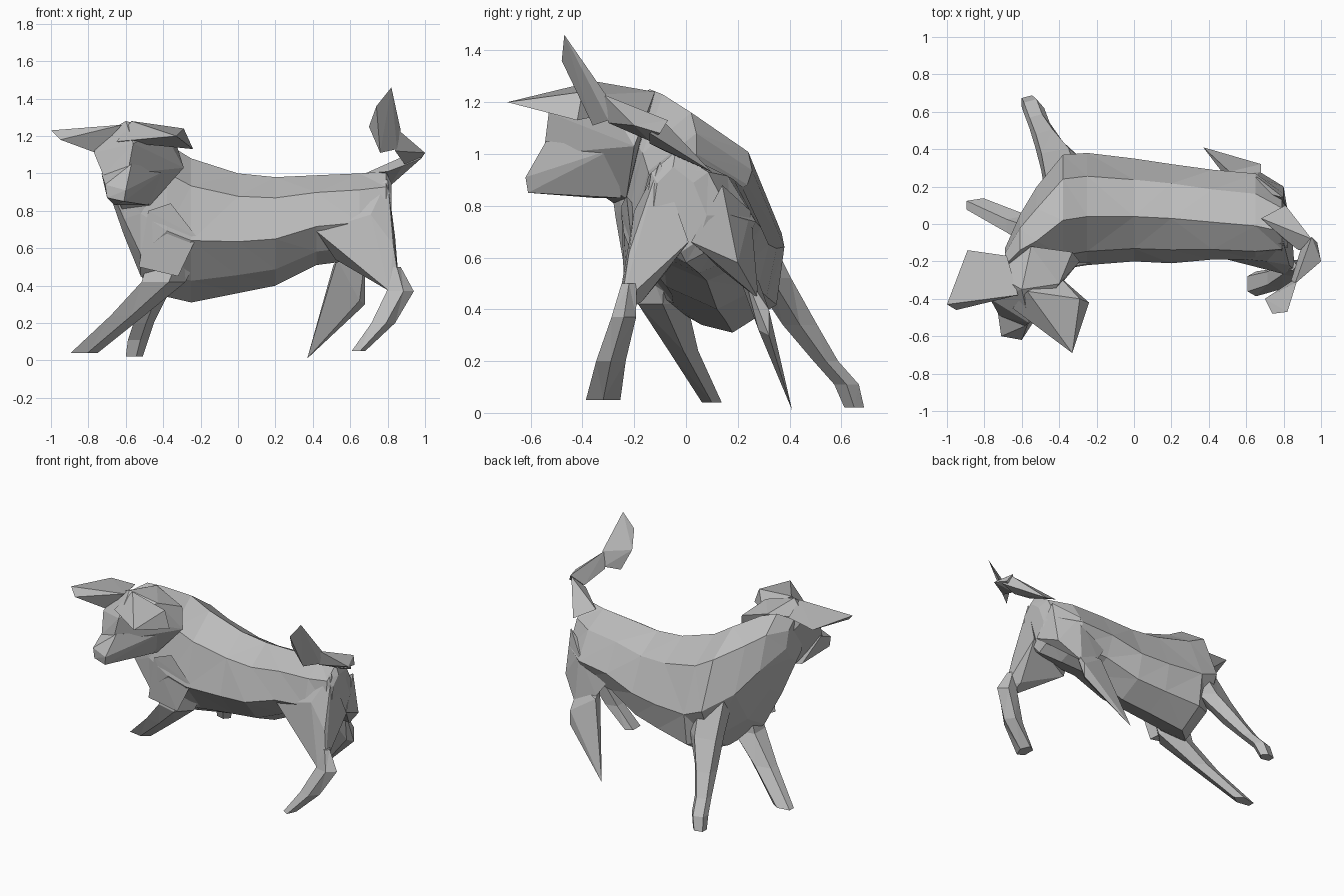
import bpy, bmesh
from math import cos, sin, tau
from mathutils import Vector

if "Cube" in bpy.data.objects:
    bpy.data.objects.remove(bpy.data.objects["Cube"], do_unlink=True)

grey = bpy.data.materials.new("stone grey")
grey.use_nodes = True
grey.diffuse_color = (0.5, 0.5, 0.5, 1)
grey.node_tree.nodes["Principled BSDF"].inputs["Base Color"].default_value = grey.diffuse_color


def finish(name, bm):
    """Turn a bmesh into a flat shaded grey object."""
    bmesh.ops.recalc_face_normals(bm, faces=bm.faces)
    mesh = bpy.data.meshes.new(name)
    bm.to_mesh(mesh)
    bm.free()
    mesh.materials.append(grey)
    obj = bpy.data.objects.new(name, mesh)
    bpy.context.collection.objects.link(obj)
    return obj


def loft(name, rings):
    """Skin a row of closed rings and cap both ends."""
    bm = bmesh.new()
    rows = [[bm.verts.new(point) for point in ring] for ring in rings]
    for near, far in zip(rows, rows[1:]):
        for i in range(len(near)):
            j = (i + 1) % len(near)
            bm.faces.new((near[i], near[j], far[j], far[i]))
    bm.faces.new(rows[0])
    bm.faces.new(rows[-1])
    bmesh.ops.triangulate(bm, faces=bm.faces)
    return finish(name, bm)


def limb(name, sections, sides=5):
    """Sweep level polygons; each section is centre x, y, z, x radius, y radius."""
    rings = []
    for x, y, z, rx, ry in sections:
        angles = [tau * i / sides for i in range(sides)]
        rings.append([(x + rx * cos(a), y + ry * sin(a), z) for a in angles])
    return loft(name, rings)


def hull(name, points):
    """Wrap a few corner points in a faceted solid."""
    bm = bmesh.new()
    for point in points:
        bm.verts.new(point)
    result = bmesh.ops.convex_hull(bm, input=bm.verts)
    loose = set(result["geom_interior"] + result["geom_unused"])
    bmesh.ops.delete(bm, geom=[v for v in loose if isinstance(v, bmesh.types.BMVert)], context="VERTS")
    return finish(name, bm)


def torso_ring(x, right, left, low, high, spine, belly):
    """Leaning cross-section with its own spine and belly positions."""
    side = low + (high - low) * 0.43
    centre = Vector((x, (right + left) / 2, side))
    top, bottom = Vector((x, spine, high)), Vector((x, belly, low))
    r, l = Vector((x, right, side)), Vector((x, left, side))

    def between(a, b, bulge):
        middle = a.lerp(b, 0.5)
        return middle + (middle - centre) * bulge
    return [top, between(top, r, 0.33), r, between(r, bottom, 0.3), bottom,
            between(bottom, l, 0.35), l, between(l, top, 0.35)]


# Torso and neck: x, right, left, low, high, spine, belly
loft("torso", [torso_ring(*s) for s in (
    (-.69, -.31, -.13, .9, 1.2, -.22, -.25),
    (-.61, -.27, .05, .67, 1.25, -.14, -.2),
    (-.52, -.25, .2, .45, 1.23, -.09, -.13),
    (-.38, -.24, .37, .34, 1.16, .02, .06),
    (-.25, -.22, .38, .31, 1.08, .04, .18),
    (0, -.2, .35, .36, 1, .04, .15),
    (.2, -.21, .32, .4, .98, .03, .12),
    (.42, -.19, .29, .51, .99, .01, .08),
    (.65, -.19, .27, .54, 1, -.01, .05),
    (.79, -.16, .17, .58, 1.01, -.04, 0),
    (.82, -.13, .08, .62, .95, -.05, -.02))])

# Head, turned to the side, with a narrower muzzle
hull("head", (
    (-.6, -.35, 1.28), (-.74, -.27, 1.2), (-.4, -.32, 1.23), (-.77, -.4, 1.11),
    (-.56, -.53, 1.16), (-.72, -.49, .99), (-.59, -.55, 1), (-.29, -.2, 1.03),
    (-.33, -.15, 1.16), (-.47, -.23, .83), (-.62, -.28, .81), (-.66, -.18, 1.08),
    (-.55, -.12, 1.24)))
hull("muzzle", (
    (-.73, -.46, 1), (-.71, -.6, .94), (-.7, -.6, .87), (-.61, -.61, .85),
    (-.6, -.62, .91), (-.57, -.54, 1.05), (-.66, -.35, .83), (-.48, -.25, .83),
    (-.38, -.28, 1.02)))

# Broad flat horns
hull("left_horn", (
    (-.33, -.69, 1.2), (-.24, -.42, 1.13), (-.29, -.4, 1.24),
    (-.65, -.45, 1.17), (-.57, -.36, 1.28), (-.4, -.28, 1.16)))
hull("right_horn", (
    (-1, -.43, 1.23), (-.95, -.46, 1.18), (-.89, -.14, 1.21),
    (-.68, -.17, 1.23), (-.62, -.38, 1.26), (-.76, -.37, 1.11)))

# Shoulder and front legs
hull("right_shoulder", (
    (-.48, -.25, .8), (-.53, -.24, .5), (-.32, -.22, .45),
    (-.22, -.21, .66), (-.36, -.23, .84), (-.4, .02, .5)))
limb("left_front_leg", (
    (-.36, .2, .74, .14, .1), (-.39, .33, .52, .13, .08), (-.46, .44, .34, .08, .07),
    (-.51, .54, .2, .06, .05), (-.54, .62, .11, .06, .05), (-.56, .65, .02, .05, .04)))
limb("right_front_leg", (
    (-.34, -.08, .6, .15, .08), (-.41, -.09, .42, .13, .1),
    (-.6, -.01, .24, .1, .06), (-.83, .1, .04, .08, .04)))

# Hind legs with wide thighs
hull("right_thigh", (
    (.42, -.17, .69), (.71, -.2, .78), (.8, -.1, .97), (.84, .01, .66),
    (.83, -.22, .62), (.86, -.25, .42), (.81, -.27, .37), (.8, -.17, .43), (.52, -.08, .54)))
limb("right_shin", (
    (.84, -.22, .5, .03, .03), (.86, -.24, .37, .08, .05),
    (.77, -.29, .2, .07, .06), (.64, -.32, .05, .04, .07)))
hull("left_thigh", (
    (.45, .24, .62), (.66, .25, .78), (.8, .14, .88), (.83, .02, .66),
    (.8, .2, .58), (.67, .28, .44), (.52, .26, .52), (.6, .14, .55)))
hull("left_shank", (
    (.51, .28, .51), (.53, .2, .54), (.68, .22, .55), (.68, .32, .4),
    (.68, .32, .3), (.65, .28, .32), (.37, .41, .01)))

# Tail: a bent stalk and a pointed tuft
hull("tail_root", (
    (.68, .03, 1), (.81, .1, .93), (.8, -.08, 1.01),
    (.95, -.08, 1.12), (.98, -.14, 1.08), (.88, -.14, 1.04)))
hull("tail_bend", (
    (.95, -.07, 1.13), (.98, -.1, 1.08), (.89, -.14, 1.05),
    (1, -.2, 1.11), (.86, -.32, 1.23), (.84, -.3, 1.12)))
hull("tail_tuft", (
    (.87, -.31, 1.23), (.85, -.3, 1.13), (.76, -.36, 1.11),
    (.7, -.4, 1.25), (.74, -.48, 1.36), (.82, -.47, 1.46)))
